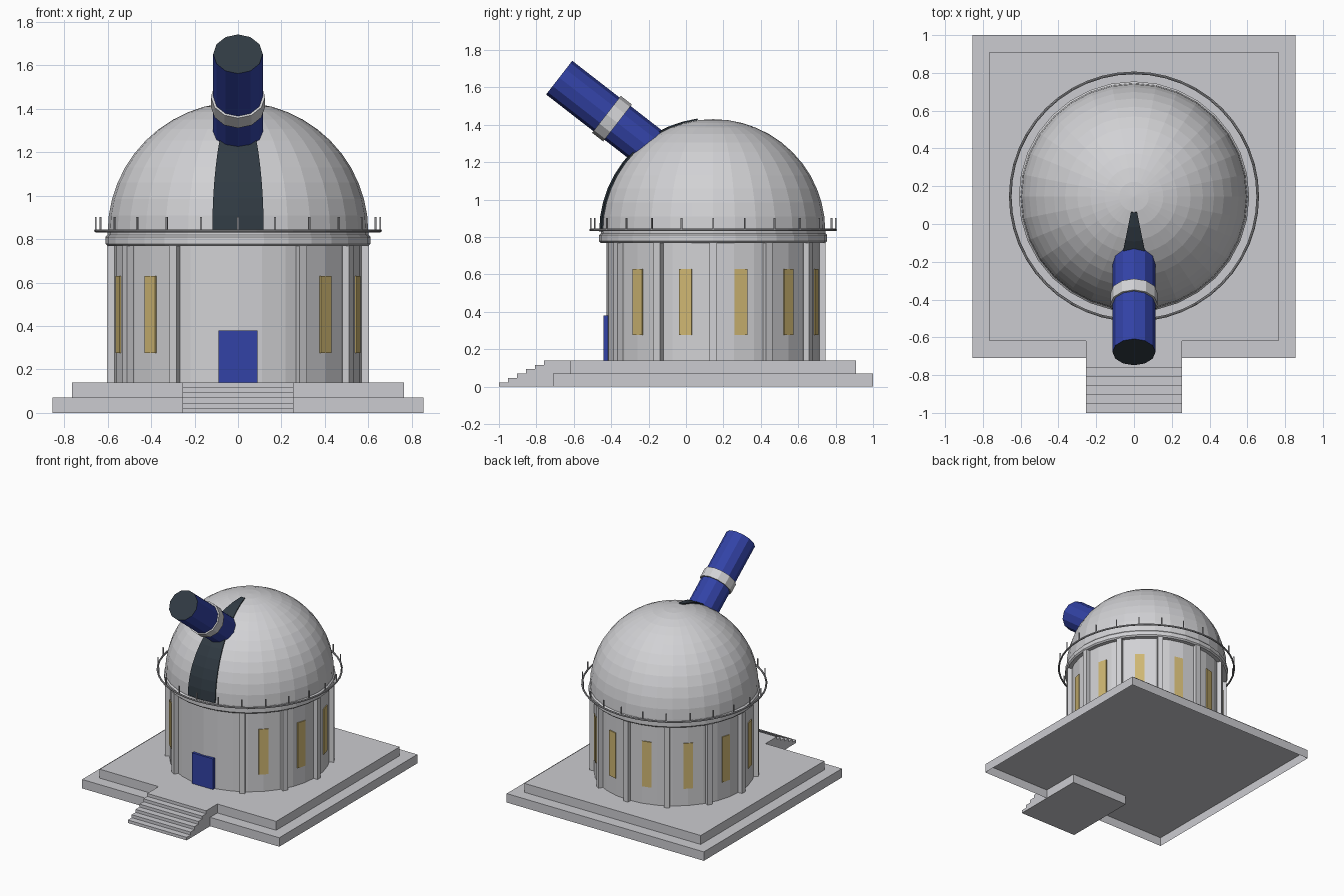
import bpy, bmesh, math
from mathutils import Matrix, Vector

if "Cube" in bpy.data.objects:
    bpy.data.objects.remove(bpy.data.objects["Cube"])

CY = 0.145          # y of the tower axis
pi = math.pi


def material(name, rgb):
    m = bpy.data.materials.new(name)
    m.diffuse_color = (*rgb, 1)
    m.use_nodes = True
    m.node_tree.nodes["Principled BSDF"].inputs["Base Color"].default_value = m.diffuse_color
    return m


STONE = material("pale stone", (0.60, 0.60, 0.63))
WALL = material("light grey wall", (0.64, 0.64, 0.66))
METAL = material("grey metal", (0.42, 0.42, 0.44))
BLUE = material("deep blue", (0.032, 0.055, 0.38))
DARK = material("dark slate", (0.03, 0.043, 0.056))
GOLD = material("dull gold glass", (0.62, 0.47, 0.17))


def finish(name, bm, *mats):
    me = bpy.data.meshes.new(name)
    bm.to_mesh(me)
    bm.free()
    ob = bpy.data.objects.new(name, me)
    bpy.context.collection.objects.link(ob)
    for m in mats:
        me.materials.append(m)
    return ob


def box(name, x, y, z, mat, turn=None, open_bottom=False):
    """Box from (min, max) ranges, optionally moved by a matrix."""
    bm = bmesh.new()
    size = [b - a for a, b in (x, y, z)]
    mid = [(a + b) / 2 for a, b in (x, y, z)]
    bmesh.ops.create_cube(bm, size=1, matrix=Matrix.Translation(mid) @ Matrix.Diagonal((*size, 1)))
    if open_bottom:
        bm.normal_update()
        bmesh.ops.delete(bm, geom=[f for f in bm.faces if f.normal.z < -0.9], context='FACES')
    if turn:
        bm.transform(turn)
    return finish(name, bm, mat)


def lathe(name, profile, mat, seg=32, start=0.0, sweep=2 * pi):
    """Revolve (radius, z) points around the tower axis."""
    bm = bmesh.new()
    vs = [bm.verts.new((r, 0, z)) for r, z in profile]
    es = [bm.edges.new(p) for p in zip(vs, vs[1:])]
    bmesh.ops.rotate(bm, verts=vs, matrix=Matrix.Rotation(start, 3, 'Z'))
    bmesh.ops.spin(bm, geom=vs + es, cent=(0, 0, 0), axis=(0, 0, 1),
                   angle=sweep, steps=seg, use_duplicate=False)
    bmesh.ops.remove_doubles(bm, verts=bm.verts, dist=1e-5)
    bmesh.ops.recalc_face_normals(bm, faces=bm.faces)
    bmesh.ops.translate(bm, verts=bm.verts, vec=(0, CY, 0))
    return finish(name, bm, mat)


def around(deg):
    """Matrix that places a part made along +x at an angle on the tower."""
    return Matrix.Translation((0, CY, 0)) @ Matrix.Rotation(math.radians(deg), 4, 'Z')


# Two-tier plinth, hollow underneath
box("lower_plinth", (-0.855, 0.855), (-0.71, 1.0), (0, 0.07), STONE, open_bottom=True)
box("upper_plinth", (-0.765, 0.765), (-0.62, 0.91), (0.07, 0.14), STONE, open_bottom=True)

# Front stairs
for i in range(6):
    box(f"stair_{i + 1}", (-0.255, 0.255), (-1 + i * 0.048, -0.40),
        (0, 0.14 * (i + 1) / 6), STONE)

# Drum wall and cornice
lathe("drum_wall", [(0, 0.14), (0.57, 0.14), (0.57, 0.77), (0, 0.77)], WALL)
lathe("cornice", [(0, 0.768), (0.60, 0.768), (0.61, 0.778), (0.61, 0.81),
                  (0.60, 0.82), (0.60, 0.83), (0, 0.83)], WALL)

# Pilasters, leaving the front free for the door
for k in range(12):
    if k != 9:
        box("pilaster", (0.555, 0.602), (-0.02, 0.02), (0.14, 0.77), WALL, around(30 * k))

# Tall windows between pilasters, none beside the door
for k in range(12):
    if k not in (8, 9):
        box("window", (0.566, 0.5745), (-0.035, 0.035), (0.275, 0.63), GOLD, around(15 + 30 * k))

# Door
box("door", (-0.09, 0.09), (-0.44, -0.41), (0.14, 0.38), BLUE)

# Faceted dome
R, ZC = 0.60, 0.83
lathe("dome", [(R * math.cos(a), ZC + R * math.sin(a))
               for a in (pi / 2 * i / 12 for i in range(13))], WALL)

# Observation slit: narrow raised strip of the dome front
top = math.radians(82)
slit = lathe("dome_slit", [(0.605 * math.cos(a), ZC + 0.605 * math.sin(a))
                           for a in (top * i / 11 for i in range(12))], DARK,
             seg=2, start=math.radians(270 - 11.25), sweep=math.radians(22.5))
thick = slit.modifiers.new("thickness", 'SOLIDIFY')
thick.thickness = 0.008
thick.offset = 0

# Rail ring and posts around the dome
ring = [(0.655 + 0.007 * math.cos(t), 0.838 + 0.007 * math.sin(t))
        for t in (2 * pi * i / 8 for i in range(9))]
lathe("rail_ring", ring, METAL, seg=48)
for k in range(24):
    box("rail_post", (0.651, 0.659), (-0.004, 0.004), (0.838, 0.902), METAL, around(15 * k))

# Telescope: tube, dark front lens and pale band on one tilted axis
AXIS = Vector((0, -0.79, 0.613)).normalized()
TIP = Vector((0, -0.678, 1.652))


def tube(name, radius, near, far, *mats):
    """Cylinder on the telescope axis between two distances back from the tip."""
    bm = bmesh.new()
    spin = Vector((0, 0, 1)).rotation_difference(AXIS).to_matrix().to_4x4()
    bmesh.ops.create_cone(bm, cap_ends=True, segments=12, radius1=radius, radius2=radius,
                          depth=far - near,
                          matrix=Matrix.Translation(TIP - AXIS * (near + far) / 2) @ spin)
    bm.normal_update()
    if len(mats) > 1:
        for f in bm.faces:
            f.material_index = int(f.normal.dot(AXIS) > 0.9)
    return finish(name, bm, *mats)


tube("telescope_tube", 0.114, 0, 0.70, BLUE, DARK)
tube("telescope_band", 0.125, 0.32, 0.395, WALL)
